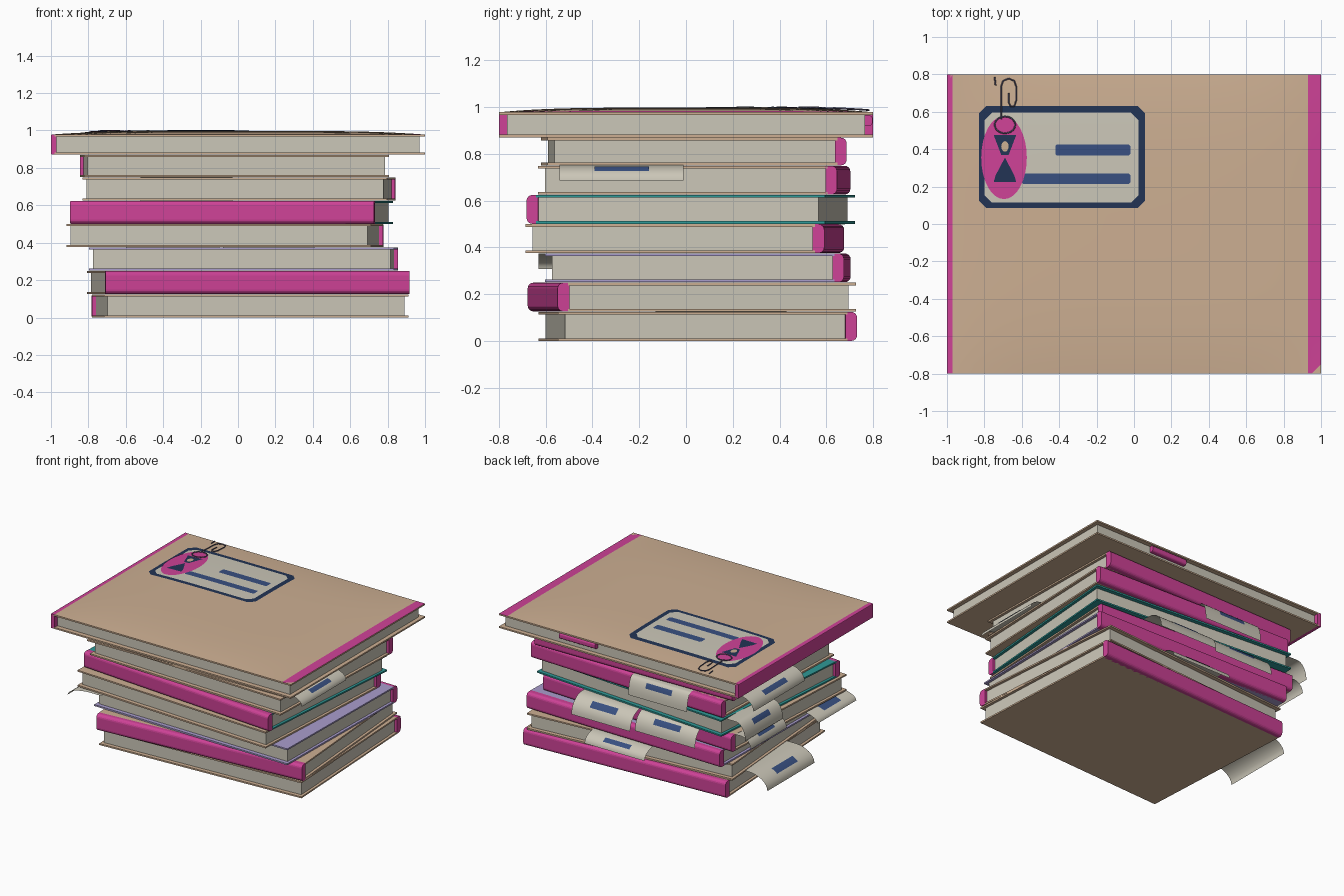
import bpy, bmesh, math
from mathutils import Matrix, Vector

if "Cube" in bpy.data.objects:
    bpy.data.objects.remove(bpy.data.objects["Cube"])


def material(name, r, g, b):
    m = bpy.data.materials.new(name)
    m.diffuse_color = (r, g, b, 1)
    m.use_nodes = True
    m.node_tree.nodes["Principled BSDF"].inputs["Base Color"].default_value = m.diffuse_color
    return m


PINK = material("magenta", 0.62, 0.055, 0.31)
TAN = material("tan card", 0.61, 0.43, 0.29)
PAPER = material("cream paper", 0.60, 0.57, 0.48)
TEAL = material("teal", 0.028, 0.32, 0.31)
LILAC = material("lavender", 0.40, 0.34, 0.61)
NAVY = material("navy", 0.016, 0.034, 0.09)
BLUE = material("ink blue", 0.04, 0.08, 0.22)
WIRE = material("clip grey", 0.11, 0.10, 0.17)


def finish(name, bm, *mats):
    me = bpy.data.meshes.new(name)
    bm.to_mesh(me)
    bm.free()
    for m in mats:
        me.materials.append(m)
    ob = bpy.data.objects.new(name, me)
    bpy.context.collection.objects.link(ob)
    return ob


def prism(name, profile, x0, x1, mat, M=Matrix()):
    """Extrude a (y, z) profile along x."""
    bm = bmesh.new()
    f = bm.faces.new([bm.verts.new((x0, y, z)) for y, z in profile])
    new = bmesh.ops.extrude_face_region(bm, geom=[f])["geom"]
    bmesh.ops.translate(bm, vec=(x1 - x0, 0, 0),
                        verts=[v for v in new if isinstance(v, bmesh.types.BMVert)])
    bmesh.ops.transform(bm, matrix=M, verts=bm.verts)
    bmesh.ops.recalc_face_normals(bm, faces=bm.faces)
    return finish(name, bm, mat)


def rect(y0, y1, z0, z1):
    return [(y0, z0), (y1, z0), (y1, z1), (y0, z1)]


def rounded(y0, y1, z0, z1, r, n=4):
    """Rectangle rounded on its outer (+y) side."""
    pts = [(y0, z0)]
    for k, cz in ((-90, z0 + r), (0, z1 - r)):
        for i in range(n + 1):
            a = math.radians(k + 90 * i / n)
            pts.append((y1 - r + r * math.cos(a), cz + r * math.sin(a)))
    return pts + [(y0, z1)]


def book(name, cx, cy, z0, z1, deg, cover, W=1.63, D=1.28, s=0.05, r=0.024, inset=0.02):
    """Book with its spine on local +y."""
    M = Matrix.Translation((cx, cy, 0)) @ Matrix.Rotation(math.radians(deg), 4, 'Z')
    a, b, t = -D / 2, D / 2 - s, 0.011
    z0, z1 = z0 + 0.001, z1 - 0.001
    if z0 < 0.01:
        z0 = 0
    prism(name + "_lower_cover", rect(a, b + 0.01, z0, z0 + t), -W / 2, W / 2, cover, M)
    prism(name + "_upper_cover", rect(a, b + 0.01, z1 - t, z1), -W / 2, W / 2, cover, M)
    prism(name + "_pages", rect(a + 0.03, b + 0.005, z0 + t, z1 - t),
          -W / 2 + inset, W / 2 - inset, PAPER, M)
    prism(name + "_spine", rounded(b, D / 2, z0, z1, r), -W / 2, W / 2, PINK, M)


# Seven small books; a half turn puts the spine at the front
book("book_1", 0.065, 0.05, 0, 0.125, 3, TAN)
book("book_2", 0.055, 0.025, 0.125, 0.25, 184.5, TAN)
book("book_3", 0.03, 0.05, 0.25, 0.375, -1, LILAC)
book("book_4", -0.07, -0.005, 0.375, 0.5, -3, TAN)
book("book_5", -0.035, 0.02, 0.5, 0.625, 175.5, TEAL)
book("book_6", 0.005, 0.035, 0.625, 0.75, -2, TAN)
book("book_7", -0.02, 0.033, 0.75, 0.87, 1, TAN)

# Large top book, spine on the left, with a clasp at the back
book("top_book", 0, 0, 0.87, 0.979, 90, TAN, W=1.6, D=2, s=0.03, r=0.006, inset=0.035)
prism("clasp", rounded(0.76, 0.798, 0.92, 0.965, 0.015), 0.2, 0.5, PINK)


# Gently domed top cover and everything lying on it
def dome(x, y):
    return 0.978 + 0.02 * (1 - x ** 4) * (1 - (y / 0.8) ** 4)


def drape(name, outline, lift, *mats):
    bm = bmesh.new()
    bm.faces.new([bm.verts.new((x, y, 0)) for x, y in outline])
    xs = [i * 0.05 for i in range(-19, 20)] + [-0.97, 0.93]
    cuts = [((x, 0, 0), (1, 0, 0)) for x in xs]
    cuts += [((0, i * 0.05, 0), (0, 1, 0)) for i in range(-15, 16)]
    for co, no in cuts:
        bmesh.ops.bisect_plane(bm, geom=bm.verts[:] + bm.edges[:] + bm.faces[:],
                               plane_co=co, plane_no=no, dist=1e-5)
    for v in bm.verts:
        v.co.z = dome(v.co.x, v.co.y) + lift
    bm.normal_update()
    for f in bm.faces:
        if f.normal.z < 0:
            f.normal_flip()
        f.smooth = True
        x = f.calc_center_median().x
        if len(mats) > 1 and (x > 0.93 or x < -0.97):
            f.material_index = 1
    return finish(name, bm, *mats)


def octagon(x0, x1, y0, y1, c):
    return [(x0 + c, y0), (x1 - c, y0), (x1, y0 + c), (x1, y1 - c),
            (x1 - c, y1), (x0 + c, y1), (x0, y1 - c), (x0, y0 + c)]


def ellipse(cx, cy, rx, ry, n=32):
    return [(cx + rx * math.cos(i * math.tau / n), cy + ry * math.sin(i * math.tau / n))
            for i in range(n)]


drape("domed_cover", rect(-1, 1, -0.8, 0.8), 0, TAN, PINK)
drape("label_border", octagon(-0.83, 0.06, 0.085, 0.63, 0.04), 0.0015, NAVY)
drape("label_paper", octagon(-0.80, 0.025, 0.115, 0.595, 0.04), 0.003, PAPER)
drape("label_bar_upper", octagon(-0.42, -0.02, 0.365, 0.425, 0.008), 0.0045, BLUE)
drape("label_bar_lower", octagon(-0.60, -0.02, 0.215, 0.27, 0.008), 0.0045, BLUE)
drape("badge", ellipse(-0.695, 0.355, 0.122, 0.222), 0.006, PINK)
drape("hourglass_top", [(-0.75, 0.475), (-0.71, 0.37), (-0.67, 0.37), (-0.63, 0.475)], 0.0075, NAVY)
drape("hourglass_bottom", [(-0.75, 0.225), (-0.63, 0.225), (-0.64, 0.26), (-0.69, 0.355),
                           (-0.74, 0.26)], 0.0075, NAVY)
drape("hourglass_sand", ellipse(-0.69, 0.415, 0.02, 0.028, 16), 0.009, TAN)


# Paper clip and ring as bent wire
def wire(name, pts, cyclic=False):
    cu = bpy.data.curves.new(name, 'CURVE')
    cu.dimensions = '3D'
    cu.bevel_depth = 0.004
    cu.bevel_resolution = 1
    sp = cu.splines.new('POLY')
    sp.points.add(len(pts) - 1)
    sp.use_cyclic_u = cyclic
    for p, (x, y) in zip(sp.points, pts):
        p.co = (x, y, dome(x, y) + 0.008, 1)
    cu.materials.append(WIRE)
    bpy.context.collection.objects.link(bpy.data.objects.new(name, cu))


wire("paper_clip", [(-0.71, 0.56), (-0.71, 0.735), (-0.70, 0.765), (-0.67, 0.778), (-0.64, 0.765),
                    (-0.63, 0.735), (-0.63, 0.66), (-0.64, 0.63), (-0.66, 0.63),
                    (-0.67, 0.65), (-0.67, 0.70)])
wire("clip_end", [(-0.745, 0.785), (-0.74, 0.74)])
wire("badge_ring", ellipse(-0.69, 0.53, 0.055, 0.045, 20), True)


# Drooping paper markers
def strip(name, deg, start, a0, a1, z, out, drop, mat, t0=0.0, t1=1.0, lift=0.0, n=8):
    """Curved strip leaving the stack in the direction deg, spanning a0..a1 sideways."""
    d = Vector((round(math.cos(math.radians(deg))), round(math.sin(math.radians(deg))), 0))
    side = Vector((abs(d.y), abs(d.x), 0))
    prof = [(start - 0.08, z)] if t0 == 0 else []
    for i in range(n + 1):
        a = (t0 + (t1 - t0) * i / n) * math.pi / 2
        prof.append((start + (out + lift) * math.sin(a),
                     z + lift - (drop + lift) * (1 - math.cos(a))))
    bm = bmesh.new()
    rows = [[bm.verts.new(d * o + side * s + Vector((0, 0, h))) for s in (a0, a1)]
            for o, h in prof]
    for p, q in zip(rows, rows[1:]):
        bm.faces.new((p[0], p[1], q[1], q[0])).smooth = True
    bm.normal_update()
    if sum(f.normal.z for f in bm.faces) < 0:
        bmesh.ops.reverse_faces(bm, faces=bm.faces)
    return finish(name, bm, mat)


LEFT, RIGHT, BACK = 180, 0, 90
markers = [  # direction, start, span, z, reach, drop
    (LEFT, 0.82, -0.13, 0.43, 0.133, 0.16, 0.105),
    (LEFT, 0.78, -0.63, -0.17, 0.373, 0.20, 0.065),
    (LEFT, 0.90, 0.20, 0.63, 0.498, 0.08, 0.08),
    (LEFT, 0.89, 0.23, 0.68, 0.623, 0.08, 0.125),
    (LEFT, 0.83, -0.07, 0.54, 0.748, 0.11, 0.09),
    (RIGHT, 0.80, -0.54, -0.01, 0.752, 0.11, 0.065),
    (BACK, 0.67, -0.20, 0.30, 0.25, 0.11, 0.07),
    (BACK, 0.65, -0.08, 0.41, 0.50, 0.13, 0.13),
    (BACK, 0.66, -0.60, -0.10, 0.50, 0.09, 0.13),
    (BACK, 0.68, -0.52, -0.03, 0.75, 0.05, 0.135),
]
for i, (deg, st, a0, a1, z, out, drop) in enumerate(markers, 1):
    strip(f"marker_{i}", deg, st, a0, a1, z, out, drop, PAPER)
    mid, w = (a0 + a1) / 2, (a1 - a0) * 0.22
    strip(f"marker_{i}_tag", deg, st, mid - w, mid + w, z, out, drop, BLUE, 0.35, 0.6, 0.003, 4)
